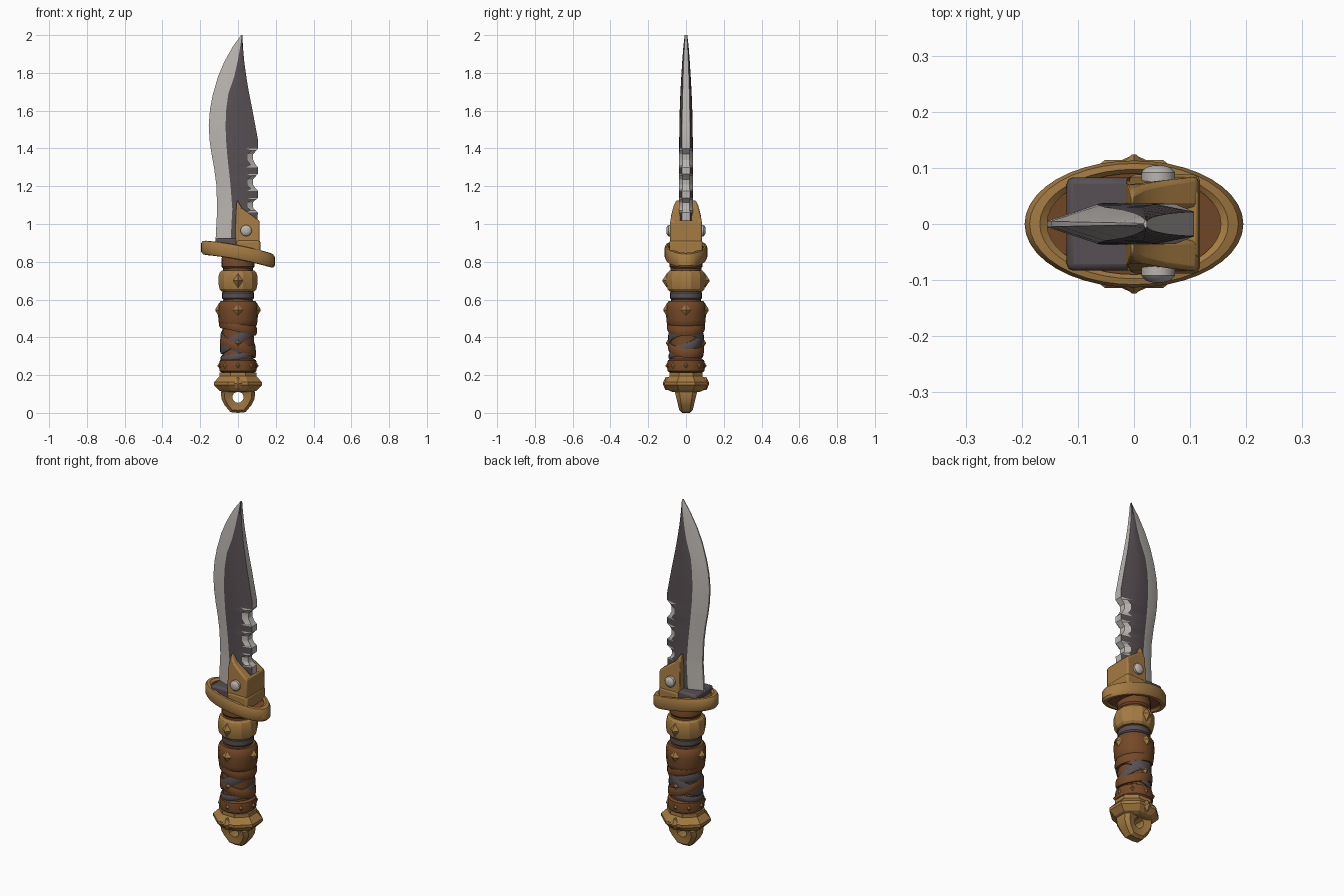
import bpy, bmesh, math
from mathutils import Vector

if "Cube" in bpy.data.objects:
    bpy.data.objects.remove(bpy.data.objects["Cube"])


def material(name, srgb):
    m = bpy.data.materials.new(name)
    m.diffuse_color = [(c / 255) ** 2.2 for c in srgb] + [1]
    m.use_nodes = True
    m.node_tree.nodes["Principled BSDF"].inputs["Base Color"].default_value = m.diffuse_color
    return m


BRASS = material("aged_brass", (163, 122, 68))
BROWN = material("brown_leather", (116, 74, 44))
DARK = material("dark_steel", (88, 80, 84))
LIGHT = material("light_steel", (184, 179, 174))


def finish(name, bm, mats, bevel=0, angle=35):
    bmesh.ops.recalc_face_normals(bm, faces=bm.faces)
    me = bpy.data.meshes.new(name)
    bm.to_mesh(me)
    bm.free()
    for m in mats:
        me.materials.append(m)
    me.polygons.foreach_set("use_smooth", [True] * len(me.polygons))
    me.set_sharp_from_angle(angle=math.radians(angle))
    ob = bpy.data.objects.new(name, me)
    bpy.context.collection.objects.link(ob)
    if bevel:
        b = ob.modifiers.new("bevel", "BEVEL")
        b.width, b.segments, b.limit_method = bevel, 2, "ANGLE"
    return ob


def skin(bm, loops, wrap=False, caps=True):
    """Join equal-length closed loops of points into a skin."""
    rows = [[bm.verts.new(p) for p in lp] for lp in loops]
    n = len(rows[0])
    pairs = list(zip(rows, rows[1:])) + ([(rows[-1], rows[0])] if wrap else [])
    for a, b in pairs:
        for i in range(n):
            j = (i + 1) % n
            bm.faces.new((a[i], a[j], b[j], b[i]))
    if caps and not wrap:
        bm.faces.new(rows[0])
        bm.faces.new(rows[-1])


def lathe(name, profile, mat, sides=20, sx=1, sy=1, turn=0, zf=None, closed=False, angle=35):
    """Turned part from (radius, z); zf(x, angle) bends it up or down."""
    loops = []
    for r, z in profile:
        lp = []
        for i in range(sides):
            a = math.tau * i / sides + turn
            x, y = r * math.cos(a) * sx, r * math.sin(a) * sy
            lp.append((x, y, z + (zf(x, a) if zf else 0)))
        loops.append(lp)
    bm = bmesh.new()
    skin(bm, loops, wrap=closed)
    return finish(name, bm, [mat], angle=angle)


def strap(name, r, z, h, mat, tilt, phase, thick=0.012):
    prof = [(r - .02, z - h / 2), (r + thick * .6, z - h / 2), (r + thick, z - h / 4),
            (r + thick, z + h / 4), (r + thick * .6, z + h / 2), (r - .02, z + h / 2)]
    return lathe(name, prof, mat, 24, zf=lambda x, a: tilt * math.cos(a - phase), closed=True)


def stud(name, r, z, angle, w, h, depth):
    """Pointed diamond facing outwards."""
    out = Vector((math.cos(angle), math.sin(angle), 0))
    side, up = Vector((-out.y, out.x, 0)), Vector((0, 0, 1))
    c = out * r + up * z
    base = [c + side * w, c + up * h, c - side * w, c - up * h]
    tip = [c + out * depth + (p - c) * .12 for p in base]
    bm = bmesh.new()
    skin(bm, [[p - out * .02 for p in base], base, tip])
    return finish(name, bm, [BRASS], angle=10)


def lerp(keys, z):
    for a, b in zip(keys, keys[1:]):
        if z <= b[0]:
            t = max(0, (z - a[0]) / (b[0] - a[0]))
            return [p + (q - p) * t for p, q in zip(a[1:], b[1:])]
    return list(keys[-1][1:])


# Blade: z, cutting edge x, bevel line x, spine x, half thickness
keys = [(.88, -.12, -.04, .1, .037), (.95, -.117, -.037, .103, .037), (1.08, -.11, -.03, .105, .037),
        (1.21, -.115, -.04, .106, .037), (1.30, -.127, -.05, .106, .037), (1.37, -.14, -.057, .107, .037),
        (1.44, -.15, -.063, .107, .036), (1.52, -.155, -.066, .092, .035), (1.61, -.148, -.062, .075, .033),
        (1.69, -.132, -.051, .059, .03), (1.78, -.106, -.02, .044, .025), (1.86, -.072, -.002, .033, .02),
        (1.94, -.027, .012, .026, .014), (2.0, .017, .02, .023, .007)]
notches = [(1.35, .05), (1.22, .045), (1.10, .038)]
zs = {k[0] for k in keys}
for c, h in notches:
    zs |= {c + h * t for t in (-1, -.75, -.2, .35, .8, 1)}
loops, zs = [], sorted(zs)
for z in zs:
    xl, xb, xs, t = lerp(keys, z)
    xm, e = xb + (xs - xb) * .6, .6
    for c, h in notches:
        d = abs(z - c) / h
        if d < .99:
            cut = min(1, (1 - d) * 1.7)
            xm, xs, e = .085 - .035 * cut, xs - .027 * cut, .5
    half = [(xl, .15), (xb, 1), (xm, .97), (xs, e)]
    loops.append([(x, -t * k, z) for x, k in half] + [(x, t * k, z) for x, k in reversed(half)])
bm = bmesh.new()
skin(bm, loops)
for f in bm.faces:
    # steel flats are dark; cutting bevel, spine and notch bevels are light
    bm.verts.index_update()
    cols = {v.index % 8 for v in f.verts}
    z = f.calc_center_median().z
    in_notch = any(abs(z - c) < h for c, h in notches)
    dark = cols in ({1, 2}, {5, 6}) or (cols in ({2, 3}, {4, 5}) and not in_notch)
    f.material_index = 1 if dark else 0
finish("blade", bm, [LIGHT, DARK], angle=25)

# Guard: bent oval rim with a leather plate inside
bend = lambda x, a: .85 - .19 * x - .3 * x * x
rim = [(.155, -.03), (.165, -.038), (.185, -.036), (.195, -.022), (.195, .022),
       (.186, .036), (.168, .038), (.155, .03)]
lathe("guard_rim", rim, BRASS, 40, sy=.58, zf=bend, closed=True)
lathe("guard_plate", [(.165, -.024), (.165, .024)], BROWN, 40, sy=.58, zf=bend)


def box(name, x0, x1, y, z0, z1, mat, bevel):
    bm = bmesh.new()
    skin(bm, [[(x0, -y, z), (x1, -y, z), (x1, y, z), (x0, y, z)] for z in (z0, z1)])
    return finish(name, bm, [mat], bevel)


box("blade_seat", -.12, .0, .083, .85, .925, DARK, .012)
box("collar_base", -.01, .118, .088, .82, .915, BRASS, .012)
box("collar_spine", .045, .115, .06, .88, 1.018, BRASS, .006)

# Collar cheeks with rivets
cheek = [(-.015, .89), (.115, .89), (.115, 1.015), (.06, 1.055), (.02, 1.085), (-.005, 1.13), (-.012, 1.05)]
for s, side in ((-1, "front"), (1, "back")):
    bm = bmesh.new()
    inner = [(x, s * .028, z) for x, z in cheek]
    outer = [(x, s * (.085 if z < 1.03 else .085 - (z - 1.03) * .3), z) for x, z in cheek]
    skin(bm, [inner, outer])
    finish("collar_cheek_" + side, bm, [BRASS], .009)
    bm = bmesh.new()
    skin(bm, [[(.043 + r * math.cos(math.tau * i / 16), s * y, .965 + r * math.sin(math.tau * i / 16))
               for i in range(16)] for r, y in ((.03, .07), (.03, .092), (.022, .101), (.01, .104))])
    finish("rivet_" + side, bm, [LIGHT])

# Grip: leather core, sleeves and metal rings
lathe("grip_core", [(.08, .2), (.084, .4), (.078, .6), (.08, .84)], BROWN, sy=1.02)
lathe("upper_collar", [(.08, .765), (.088, .775), (.088, .815), (.08, .835)], BROWN)
lathe("grip_ring", [(.09, .643), (.101, .655), (.106, .68), (.106, .725), (.099, .745), (.088, .755)],
      BRASS, 12, turn=math.pi / 12, angle=20)
lathe("neck_band", [(.078, .6), (.085, .608), (.085, .636), (.078, .645)], DARK)
lathe("leather_sleeve", [(.09, .455), (.099, .465), (.104, .49), (.106, .54), (.104, .575), (.092, .592)], BROWN)
strap("sleeve_lower_wrap", .088, .455, .05, BROWN, .02, math.pi)
strap("dark_wrap_rising", .083, .392, .062, DARK, .05, 0)
strap("dark_wrap_falling", .08, .375, .05, DARK, .045, math.pi * .75)
strap("dark_wrap_low", .08, .305, .035, DARK, .02, math.pi * .1)
strap("brown_wrap", .084, .345, .05, BROWN, .03, math.pi * 1.1)
lathe("lower_ring", [(.088, .215), (.097, .222), (.1, .25), (.096, .278), (.085, .285)], BROWN)

# Diamond studs
for i in range(4):
    a = i * math.pi / 2
    stud("sleeve_stud", .102, .545, a, .027, .033, .018)
    if i % 2:
        stud("ring_stud", .102, .7, a, .028, .037, .022)
        stud("wrap_stud", .092, .37, a, .016, .022, .014)
for i in range(8):
    stud("lower_stud", .096, .25, i * math.pi / 4 + math.pi / 2, .014, .018, .012)

# Pommel: faceted double cone with points front and back
lathe("pommel", [(.085, .11), (.108, .118), (.137, .147), (.137, .163), (.105, .195), (.105, .215)], BRASS, 8,
      sy=.9, turn=math.pi / 8, angle=10)
for i in (1, 3):
    stud("pommel_point", .108, .155, i * math.pi / 2, .035, .035, .014)

# Lanyard eyelet: hexagonal loop with a round hole
right = [(.04, .004), (.07, .04), (.088, .075), (.09, .11), (.06, .14)]
outline = [(0, 0)] + right + [(0, .14)] + [(-x, z) for x, z in reversed(right)]
depth = lambda z: .032 + .24 * min(z, .12)
hole = []
for x, z in outline:
    d = Vector((x, z - .083)).normalized() * .03
    hole.append((d.x, d.y + .083))
bevelled = [(x * .8, .083 + (z - .083) * .84) for x, z in outline]
bm = bmesh.new()
skin(bm, [[(x, s * depth(z) * k, z) for x, z in ring] for ring, s, k in
          ((hole, -1, .8), (bevelled, -1, 1), (outline, -1, .6), (outline, 1, .6), (bevelled, 1, 1), (hole, 1, .8))],
     wrap=True)
finish("lanyard_eyelet", bm, [BRASS], angle=25)
